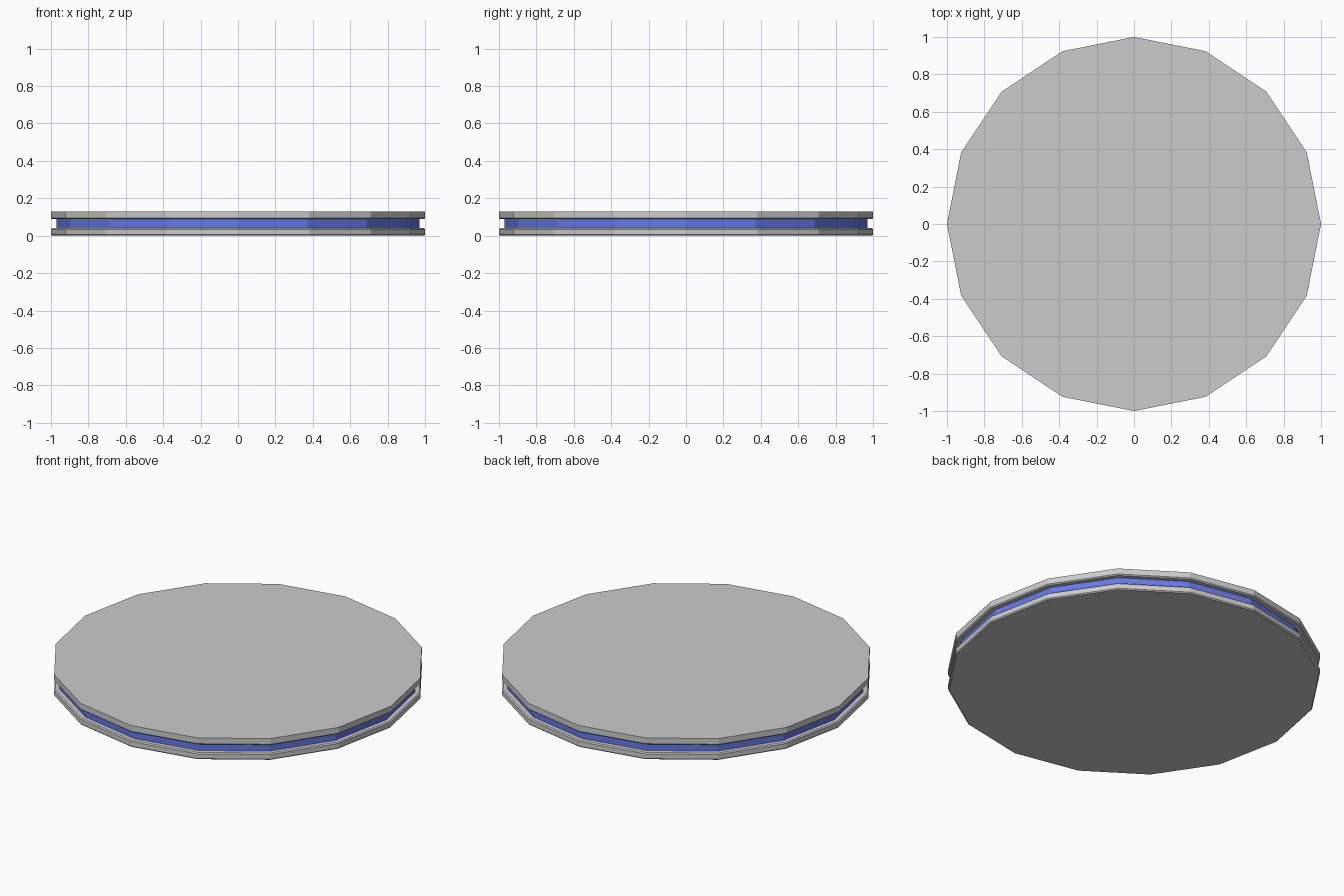
import bpy, bmesh, math

if "Cube" in bpy.data.objects:
    bpy.data.objects.remove(bpy.data.objects["Cube"])

SIDES = 16


def lathe(name, profile, capped=True):
    """Revolve (radius, z) points into a faceted 16-sided solid or band."""
    bm = bmesh.new()
    rings = []
    for r, z in profile:
        rings.append([bm.verts.new((r * math.cos(2 * math.pi * i / SIDES),
                                    r * math.sin(2 * math.pi * i / SIDES), z))
                      for i in range(SIDES)])
    for low, high in zip(rings, rings[1:]):
        for i in range(SIDES):
            j = (i + 1) % SIDES
            bm.faces.new((low[i], low[j], high[j], high[i]))
    if capped:
        bm.faces.new(rings[0][::-1])
        bm.faces.new(rings[-1])
    mesh = bpy.data.meshes.new(name)
    bm.to_mesh(mesh)
    bm.free()
    obj = bpy.data.objects.new(name, mesh)
    bpy.context.collection.objects.link(obj)
    return obj


H = 0.128      # total height
T = 0.04       # plate thickness
B = 0.006      # small edge bevel

# Lower plate, with bevelled edges
lower = [(1 - B, 0), (1, B), (1, T - B), (1 - B, T)]
lathe("lower_plate", lower)

# Upper plate, with only its underside edge bevelled
lathe("upper_plate", [(1 - B, H - T), (1, H - T + B), (1, H)])

# Blue band recessed between the plates
band = lathe("blue_band", [(0.97, T), (0.97, H - T)], capped=False)
blue = bpy.data.materials.new("blue")
blue.diffuse_color = (0.13, 0.19, 0.8, 1)
blue.use_nodes = True
blue.node_tree.nodes["Principled BSDF"].inputs["Base Color"].default_value = blue.diffuse_color
band.data.materials.append(blue)
